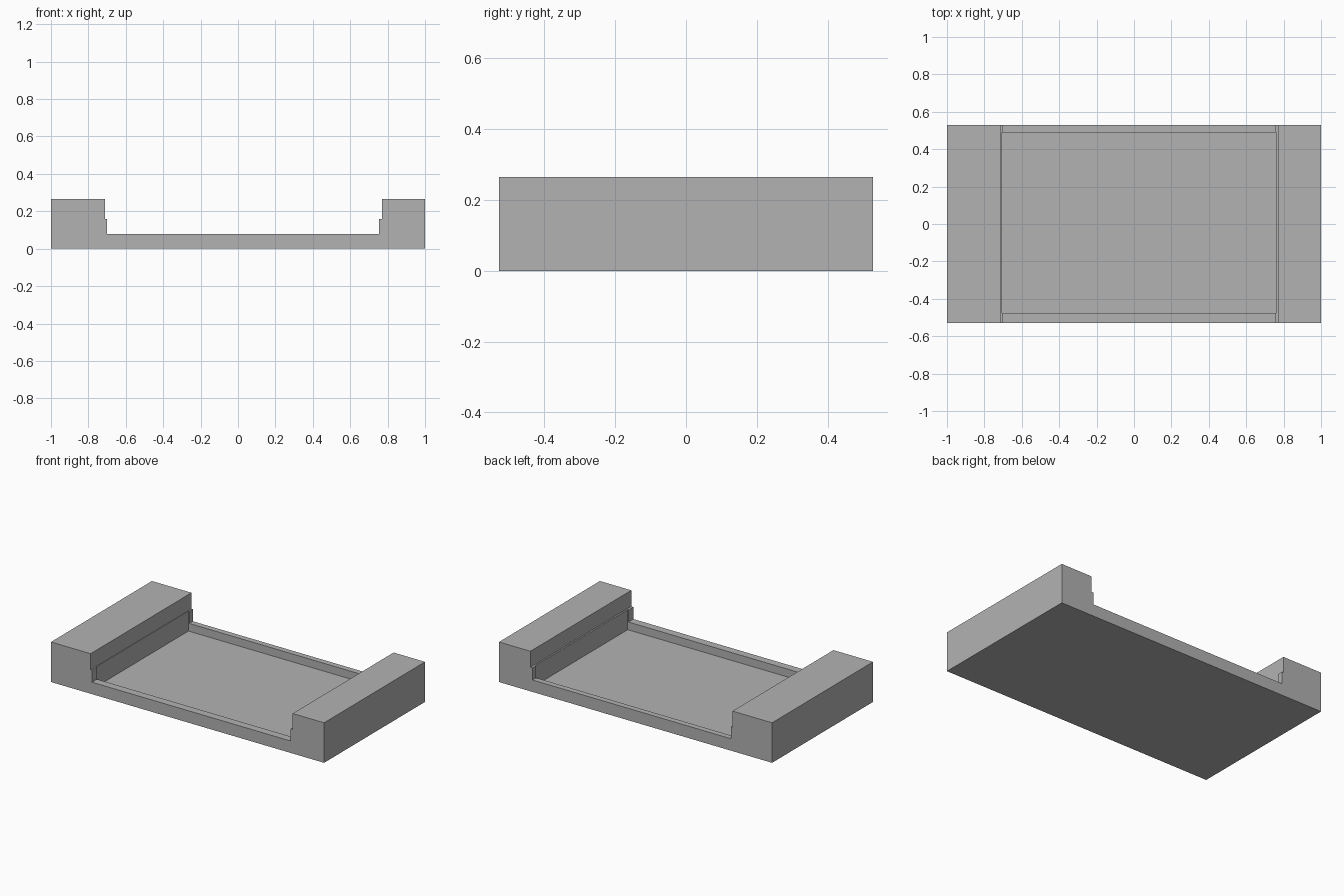
import bpy
import bmesh

default = bpy.data.objects.get("Cube")
if default:
    bpy.data.objects.remove(default, do_unlink=True)

HALF_DEPTH = 0.528
HEIGHT = 0.265
LEDGE = 0.159   # height of the narrow step on each end block
RIM = 0.079     # height of the front and back rims
FLOOR = 0.027   # height of the recessed floor

grey = bpy.data.materials.new("plain grey")
grey.use_nodes = True
colour = (0.448, 0.448, 0.448, 1)
grey.diffuse_color = colour
grey.node_tree.nodes["Principled BSDF"].inputs["Base Color"].default_value = colour


def extrude_profile(name, points, y0, y1):
    """Extrude an x-z outline along y into a closed solid."""
    bm = bmesh.new()
    face = bm.faces.new([bm.verts.new((x, y0, z)) for x, z in points])
    result = bmesh.ops.extrude_face_region(bm, geom=[face])
    moved = [v for v in result["geom"] if isinstance(v, bmesh.types.BMVert)]
    bmesh.ops.translate(bm, verts=moved, vec=(0, y1 - y0, 0))
    bmesh.ops.recalc_face_normals(bm, faces=bm.faces)
    mesh = bpy.data.meshes.new(name)
    bm.to_mesh(mesh)
    bm.free()
    mesh.materials.append(grey)
    obj = bpy.data.objects.new(name, mesh)
    bpy.context.collection.objects.link(obj)
    return obj


# Tray body: two stepped end blocks joined by a low base
outline = [(-1, 0), (1, 0), (1, HEIGHT), (0.77, HEIGHT), (0.77, LEDGE),
           (0.755, LEDGE), (0.755, RIM), (-0.7, RIM), (-0.7, LEDGE),
           (-0.71, LEDGE), (-0.71, HEIGHT), (-1, HEIGHT)]
tray = extrude_profile("tray_body", outline, -HALF_DEPTH, HALF_DEPTH)

# Pocket: recess that leaves thin rims at front and back
pocket = extrude_profile(
    "pocket_cutter",
    [(-0.706, FLOOR), (0.76, FLOOR), (0.76, 0.4), (-0.706, 0.4)],
    -0.476, 0.49)
pocket.hide_render = True
pocket.hide_set(True)

cut = tray.modifiers.new("pocket", 'BOOLEAN')
cut.operation = 'DIFFERENCE'
cut.solver = 'EXACT'
cut.object = pocket

# Bake the recess into the tray and drop the cutter
bpy.context.view_layer.objects.active = tray
tray.select_set(True)
bpy.ops.object.modifier_apply(modifier=cut.name)
bpy.data.objects.remove(pocket, do_unlink=True)
